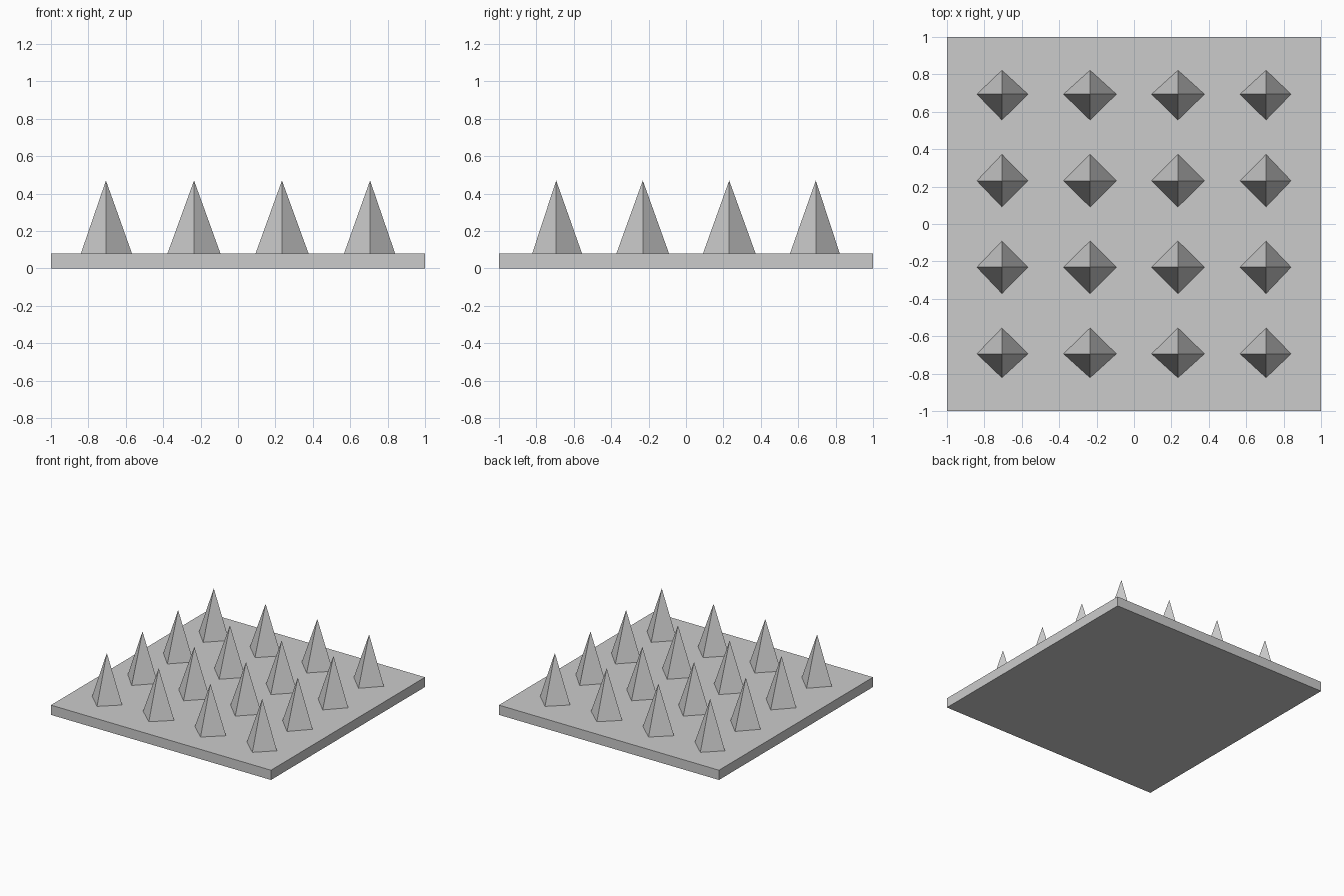
import bpy, bmesh

if "Cube" in bpy.data.objects:
    bpy.data.objects.remove(bpy.data.objects["Cube"])

TOP, TIP = 0.08, 0.47


def mesh_object(name, bm):
    bmesh.ops.recalc_face_normals(bm, faces=bm.faces)
    mesh = bpy.data.meshes.new(name)
    bm.to_mesh(mesh)
    bm.free()
    obj = bpy.data.objects.new(name, mesh)
    bpy.context.collection.objects.link(obj)
    return obj


# Flat square base plate
bm = bmesh.new()
bmesh.ops.create_cube(bm, size=1)
for v in bm.verts:
    v.co = (v.co.x * 2, v.co.y * 2, (v.co.z + 0.5) * TOP)
mesh_object("base_plate", bm)


# Four-sided spike with its corners on the axes: (low, apex, high) per axis
def spike(name, xs, ys):
    bm = bmesh.new()
    (x0, x, x1), (y0, y, y1) = xs, ys
    ring = [bm.verts.new(c) for c in
            ((x1, y, TOP), (x, y1, TOP), (x0, y, TOP), (x, y0, TOP))]
    tip = bm.verts.new((x, y, TIP))
    bm.faces.new(ring[::-1])
    for i in range(4):
        bm.faces.new((ring[i], ring[(i + 1) % 4], tip))
    mesh_object(name, bm)


# Mirror the positive half of an axis to get all four grid positions
def mirrored(spans):
    return [tuple(-c for c in reversed(s)) for s in reversed(spans)] + spans


columns = mirrored([(0.094, 0.235, 0.377), (0.567, 0.706, 0.840)])
rows = mirrored([(0.091, 0.231, 0.372), (0.556, 0.694, 0.822)])

# 4 x 4 grid of spikes
for r, ys in enumerate(rows):
    for c, xs in enumerate(columns):
        spike(f"spike_{r + 1}_{c + 1}", xs, ys)
